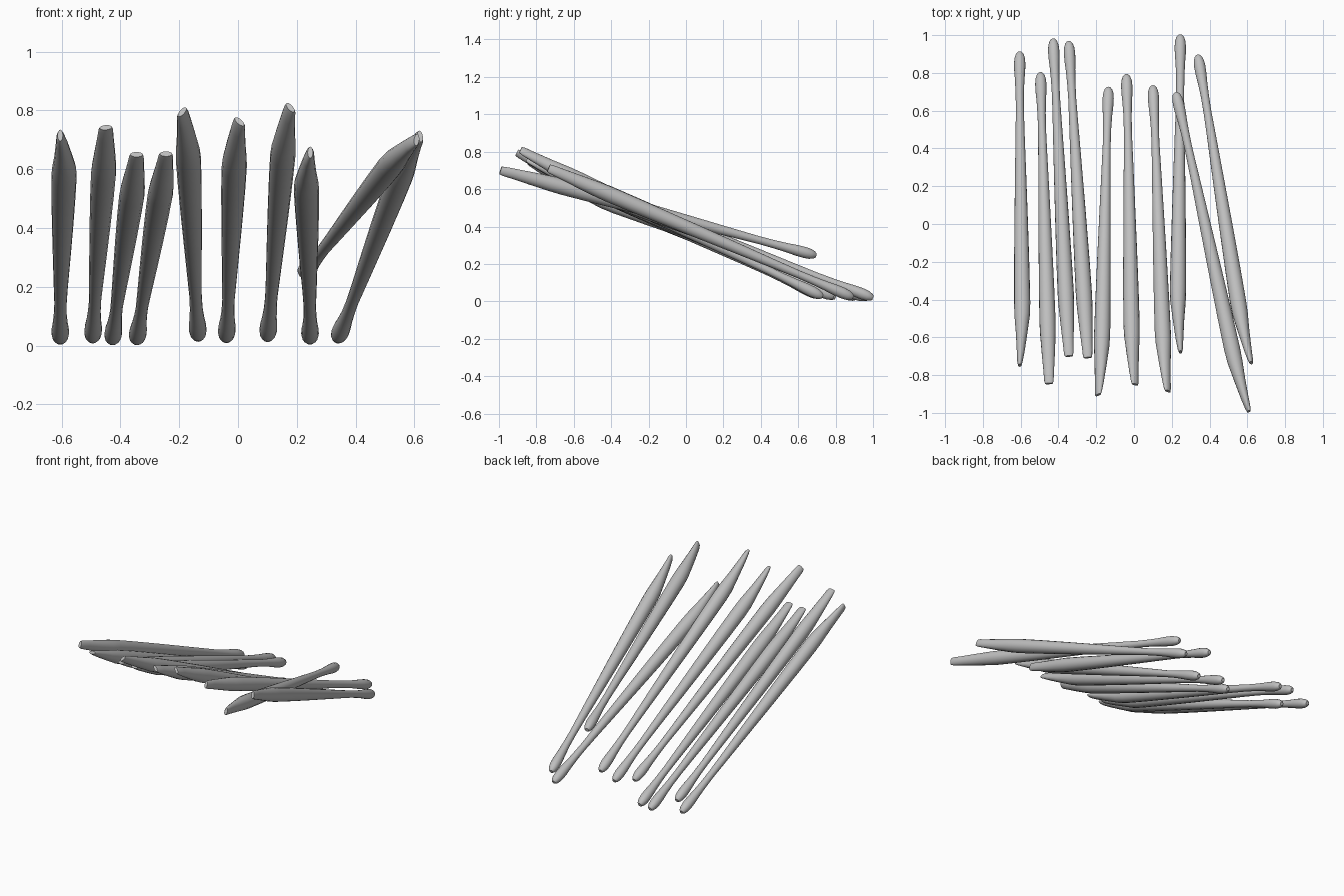
import bpy, bmesh, math
from mathutils import Vector

grey = bpy.data.materials.new("plain grey")
grey.diffuse_color = (0.52, 0.52, 0.52, 1)

# Section stations: position along length, half width, half thickness, sideways bow
PROFILE = [
    (0.000, 0.011, 0.011, 0.000), (0.006, 0.020, 0.020, 0.000),
    (0.018, 0.027, 0.027, 0.000), (0.035, 0.030, 0.030, 0.000),
    (0.060, 0.029, 0.029, 0.000), (0.090, 0.025, 0.025, 0.000),
    (0.130, 0.022, 0.022, 0.000), (0.180, 0.021, 0.021, 0.001),
    (0.260, 0.024, 0.024, 0.002), (0.400, 0.030, 0.030, 0.005),
    (0.550, 0.036, 0.036, 0.008), (0.700, 0.041, 0.041, 0.011),
    (0.800, 0.043, 0.043, 0.013), (0.840, 0.041, 0.041, 0.013),
    (0.900, 0.035, 0.030, 0.010), (0.960, 0.028, 0.020, 0.005),
    (0.990, 0.025, 0.014, 0.001), (1.000, 0.021, 0.009, 0.000)]
SIDES = 16


def make_stick(name, tail, tip, bow_side, bow_up):
    """Loft a round-tailed stick with a flattened tip; the bow sets its roll."""
    tail, tip = Vector(tail), Vector(tip)
    axis = (tip - tail).normalized()
    side = axis.cross(Vector((0, 0, 1))).normalized()
    if side.x < 0:
        side = -side
    up = side.cross(axis)
    if up.z < 0:
        up = -up
    thin = (side * bow_side + up * bow_up).normalized()
    wide = axis.cross(thin)
    bm = bmesh.new()
    rings = []
    for t, w, d, bow in PROFILE:
        centre = tail.lerp(tip, t) + thin * bow
        rings.append([bm.verts.new(centre + wide * (w * math.cos(a)) + thin * (d * math.sin(a)))
                      for a in (math.tau * i / SIDES for i in range(SIDES))])
    for r0, r1 in zip(rings, rings[1:]):
        for i in range(SIDES):
            j = (i + 1) % SIDES
            bm.faces.new((r0[i], r0[j], r1[j], r1[i]))
    bm.faces.new(rings[0])
    bm.faces.new(rings[-1])
    bmesh.ops.recalc_face_normals(bm, faces=bm.faces)
    for f in bm.faces:
        f.smooth = len(f.verts) == 4
    mesh = bpy.data.meshes.new(name)
    bm.to_mesh(mesh)
    bm.free()
    mesh.materials.append(grey)
    bpy.context.collection.objects.link(bpy.data.objects.new(name, mesh))


# Tail point, tip point, bow direction (sideways, up)
STICKS = [
    ((-0.605, 0.910, 0.017), (-0.605, -0.748, 0.715), 1.0, 0.0),
    ((-0.495, 0.800, 0.021), (-0.450, -0.845, 0.742), 0.1, -1.0),
    ((-0.428, 0.978, 0.016), (-0.345, -0.700, 0.650), 0.0, -1.0),
    ((-0.345, 0.965, 0.016), (-0.245, -0.708, 0.652), 0.0, -1.0),
    ((-0.135, 0.722, 0.026), (-0.190, -0.905, 0.795), 0.8, -0.6),
    ((-0.040, 0.790, 0.022), (0.005, -0.850, 0.762), -0.7, -0.7),
    ((0.100, 0.730, 0.025), (0.178, -0.885, 0.810), -0.8, -0.6),
    ((0.245, 1.000, 0.018), (0.246, -0.678, 0.657), -1.0, 0.0),
    ((0.222, 0.695, 0.245), (0.608, -0.992, 0.700), -1.0, 0.2),
    ((0.338, 0.893, 0.021), (0.620, -0.735, 0.712), -1.0, -0.1)]

for n, spec in enumerate(STICKS, 1):
    make_stick(f"stick_{n}", *spec)
